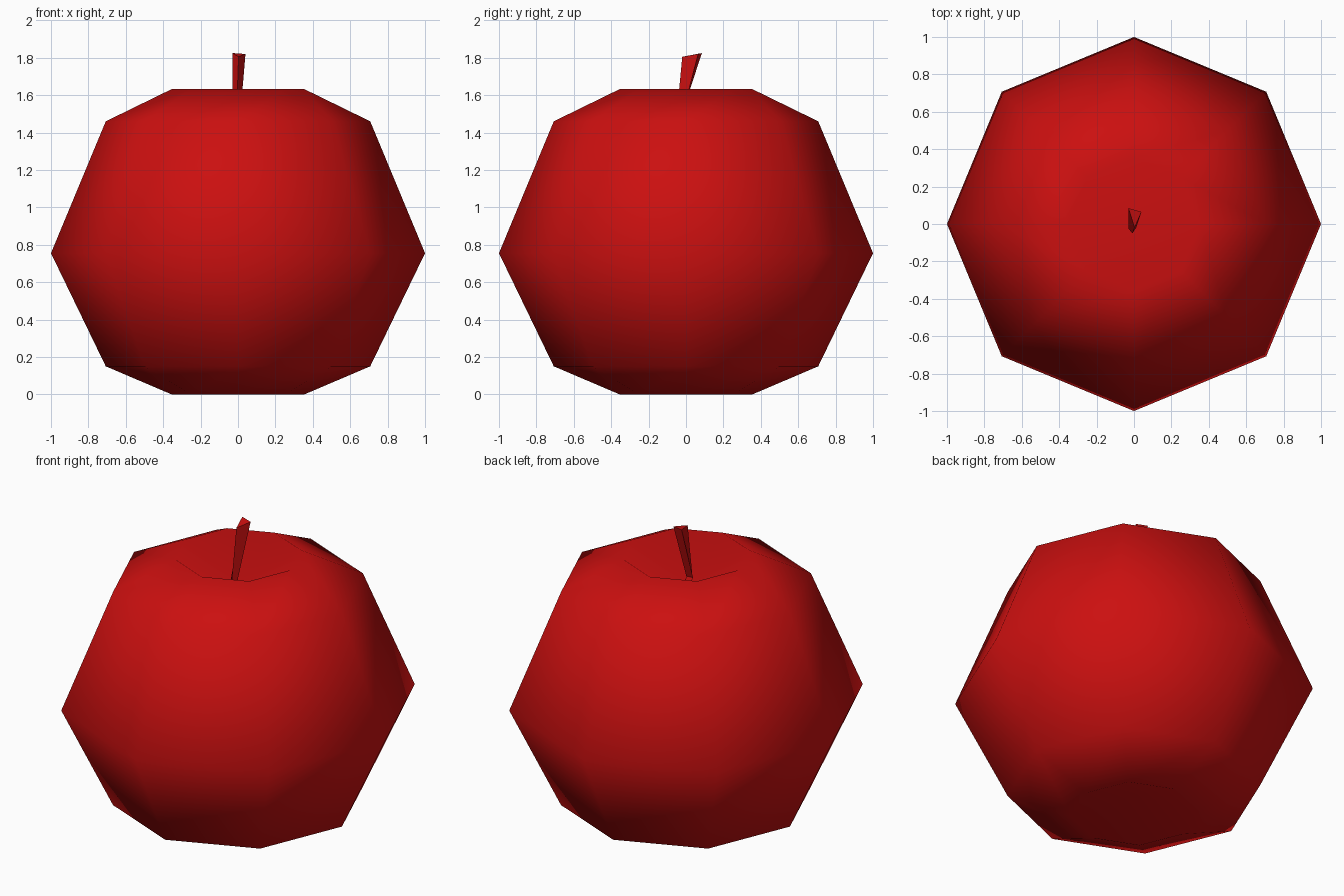
import bpy, bmesh
from math import cos, sin, tau

cube = bpy.data.objects.get("Cube")
if cube:
    bpy.data.objects.remove(cube, do_unlink=True)

# One red for the fruit and its stem
red = bpy.data.materials.new("apple red")
red.use_nodes = True
red.diffuse_color = (0.6, 0.005, 0.005, 1)
red.node_tree.nodes["Principled BSDF"].inputs["Base Color"].default_value = red.diffuse_color


def loft(name, rings, smooth, start=None, end=None):
    """Skin a list of point rings; close each end with a pole point or a cap."""
    bm = bmesh.new()
    loops = [[bm.verts.new(p) for p in ring] for ring in rings]
    n = len(loops[0])
    for low, high in zip(loops, loops[1:]):
        for i in range(n):
            j = (i + 1) % n
            bm.faces.new((low[i], low[j], high[j], high[i]))
    for loop, pole in ((loops[0], start), (loops[-1], end)):
        if pole is None:
            bm.faces.new(loop)
        else:
            tip = bm.verts.new(pole)
            for i in range(n):
                bm.faces.new((loop[i], loop[(i + 1) % n], tip))
    bmesh.ops.recalc_face_normals(bm, faces=bm.faces)
    for face in bm.faces:
        face.smooth = smooth
    mesh = bpy.data.meshes.new(name)
    bm.to_mesh(mesh)
    bm.free()
    mesh.materials.append(red)
    obj = bpy.data.objects.new(name, mesh)
    bpy.context.collection.objects.link(obj)
    return obj


# Eight-sided fruit, dented at the top and bottom
profile = [(0.355, 0), (0.707, 0.15), (1, 0.755), (0.707, 1.46), (0.355, 1.632)]
loft("apple_body",
     [[(r * cos(tau * i / 8), r * sin(tau * i / 8), z) for i in range(8)] for r, z in profile],
     True, start=(0, 0, 0.12), end=(0, 0, 1.43))

# Three-sided stem, bent near its foot and leaning back
loft("stem", [
    [(-0.015, 0.01, 1.4), (0.015, 0.01, 1.4), (0, -0.015, 1.4)],
    [(-0.03, -0.025, 1.49), (0.012, -0.02, 1.49), (-0.008, -0.05, 1.49)],
    [(-0.03, 0.085, 1.825), (0.04, 0.065, 1.82), (0.003, -0.02, 1.805)],
], False)
